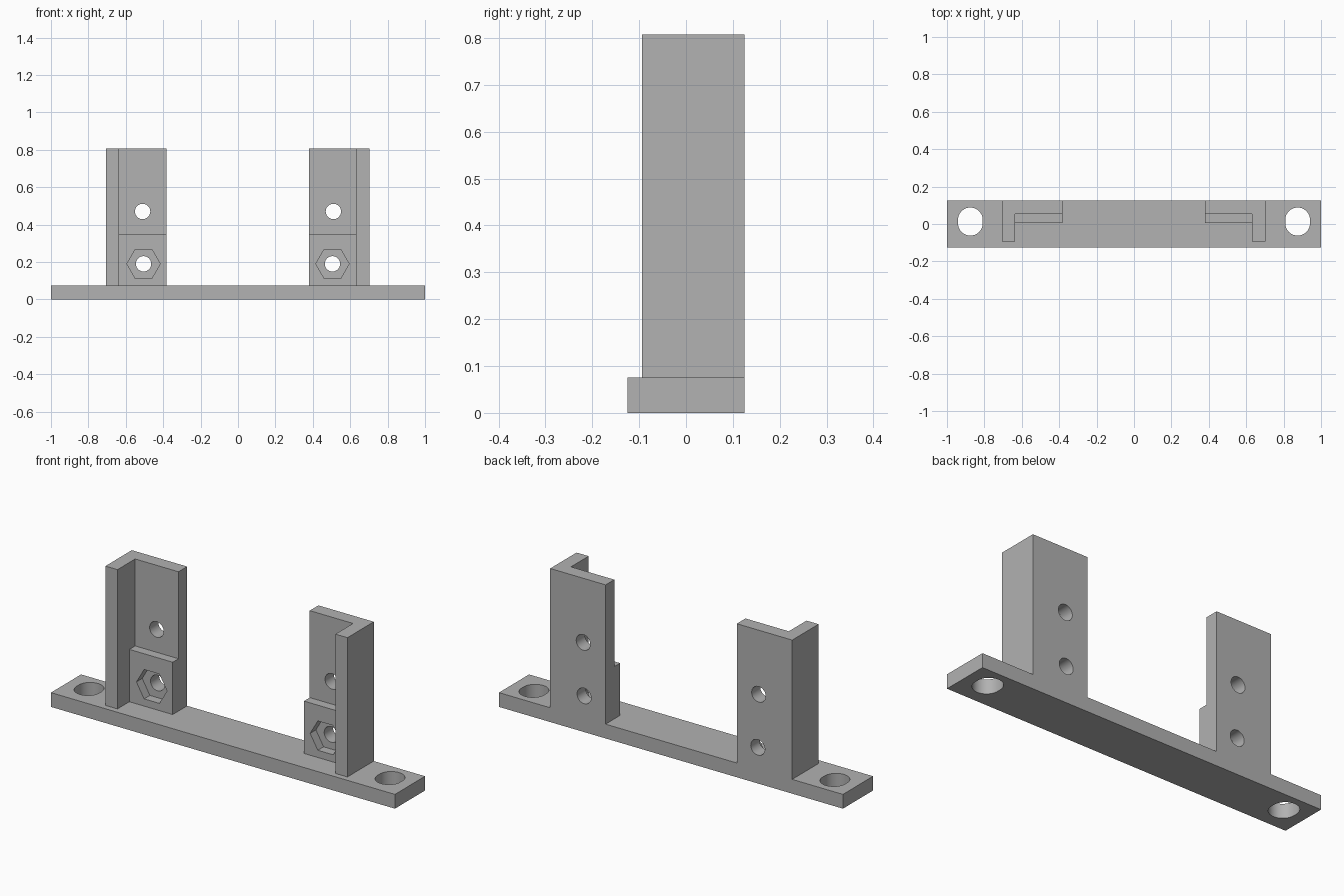
import bpy
import bmesh
from math import pi, cos, sin
from mathutils import Matrix

cube = bpy.data.objects.get("Cube")
if cube:
    bpy.data.objects.remove(cube, do_unlink=True)

# One grey for the whole bracket
grey = bpy.data.materials.new("mid grey")
grey.use_nodes = True
GREY = (0.445, 0.445, 0.445, 1)
grey.diffuse_color = GREY
grey.node_tree.nodes["Principled BSDF"].inputs["Base Color"].default_value = GREY

BASE_TOP, TOP = 0.075, 0.807
BACK, FRONT = 0.125, -0.125


def prism(name, outline, low, high, matrix=Matrix()):
    """Extrude a 2D outline from low to high along local z."""
    bm = bmesh.new()
    face = bm.faces.new([bm.verts.new((x, y, low)) for x, y in outline])
    top = bmesh.ops.extrude_face_region(bm, geom=[face])["geom"]
    bmesh.ops.translate(bm, vec=(0, 0, high - low),
                        verts=[v for v in top if isinstance(v, bmesh.types.BMVert)])
    bm.transform(matrix)
    bmesh.ops.recalc_face_normals(bm, faces=bm.faces)
    mesh = bpy.data.meshes.new(name)
    bm.to_mesh(mesh)
    bm.free()
    mesh.materials.append(grey)
    obj = bpy.data.objects.new(name, mesh)
    bpy.context.collection.objects.link(obj)
    return obj


def ring(x, y, radius, sides, stretch=0.0):
    """Regular polygon, optionally stretched into a slot along y."""
    points = []
    for i in range(sides):
        a = 2 * pi * (i + (0.5 if stretch else 0)) / sides
        shift = stretch if sin(a) > 0 else -stretch
        points.append((x + radius * cos(a), y + radius * sin(a) + shift))
    return points


def box(x0, x1, y0, y1):
    return [(x0, y0), (x1, y0), (x1, y1), (x0, y1)]


def cut(target, cutters):
    """Subtract the cutters, then bake the result and drop them."""
    for cutter in cutters:
        mod = target.modifiers.new("cut", 'BOOLEAN')
        mod.operation = 'DIFFERENCE'
        mod.solver = 'EXACT'
        mod.object = cutter
    graph = bpy.context.evaluated_depsgraph_get()
    mesh = bpy.data.meshes.new_from_object(target.evaluated_get(graph))
    target.modifiers.clear()
    target.data = mesh
    for cutter in cutters:
        bpy.data.objects.remove(cutter, do_unlink=True)
    bpy.ops.object.select_all(action='DESELECT')
    target.select_set(True)
    bpy.context.view_layer.objects.active = target
    bpy.ops.object.shade_smooth_by_angle(angle=pi / 6)


# Local z runs along -y, local y runs up: for holes drilled front to back
DRILL = Matrix.Rotation(pi / 2, 4, 'X')

# Base bar with a mounting slot at each end
base = prism("base_bar", box(-1, 1, FRONT, BACK), 0, BASE_TOP)
cut(base, [prism("slot_cutter", ring(s * 0.875, 0.013, 0.066, 48, 0.009), -0.1, 0.2)
           for s in (-1, 1)])

for side, s, shift in (("right", -1, -0.003), ("left", 1, 0)):
    def sx(outline):
        return [(s * x + shift, y) for x, y in outline]

    # L-shaped upright: back plate with an outer flange
    profile = [(0.38, BACK), (0.38, 0.053), (0.632, 0.053),
               (0.632, -0.094), (0.702, -0.094), (0.702, BACK)]
    upright = prism(side + "_upright", sx(profile), BASE_TOP, TOP)

    # Thicker nut block at the foot, joined to the upright
    block = prism("nut_block", sx(box(0.38, 0.65, 0.005, 0.09)), BASE_TOP, 0.35)
    join = upright.modifiers.new("join", 'BOOLEAN')
    join.operation = 'UNION'
    join.solver = 'EXACT'
    join.object = block

    # Two screw holes and a hexagonal nut pocket
    cut(upright, [
        block_hole for block_hole in (
            prism("upper_hole", ring(s * 0.51, 0.47, 0.041, 40), -0.3, 0.3, DRILL),
            prism("lower_hole", ring(s * 0.505, 0.19, 0.041, 40), -0.3, 0.3, DRILL),
            prism("nut_pocket", ring(s * 0.505, 0.19, 0.089, 6), -0.053, 0.05, DRILL),
        )
    ])
    bpy.data.objects.remove(block, do_unlink=True)
